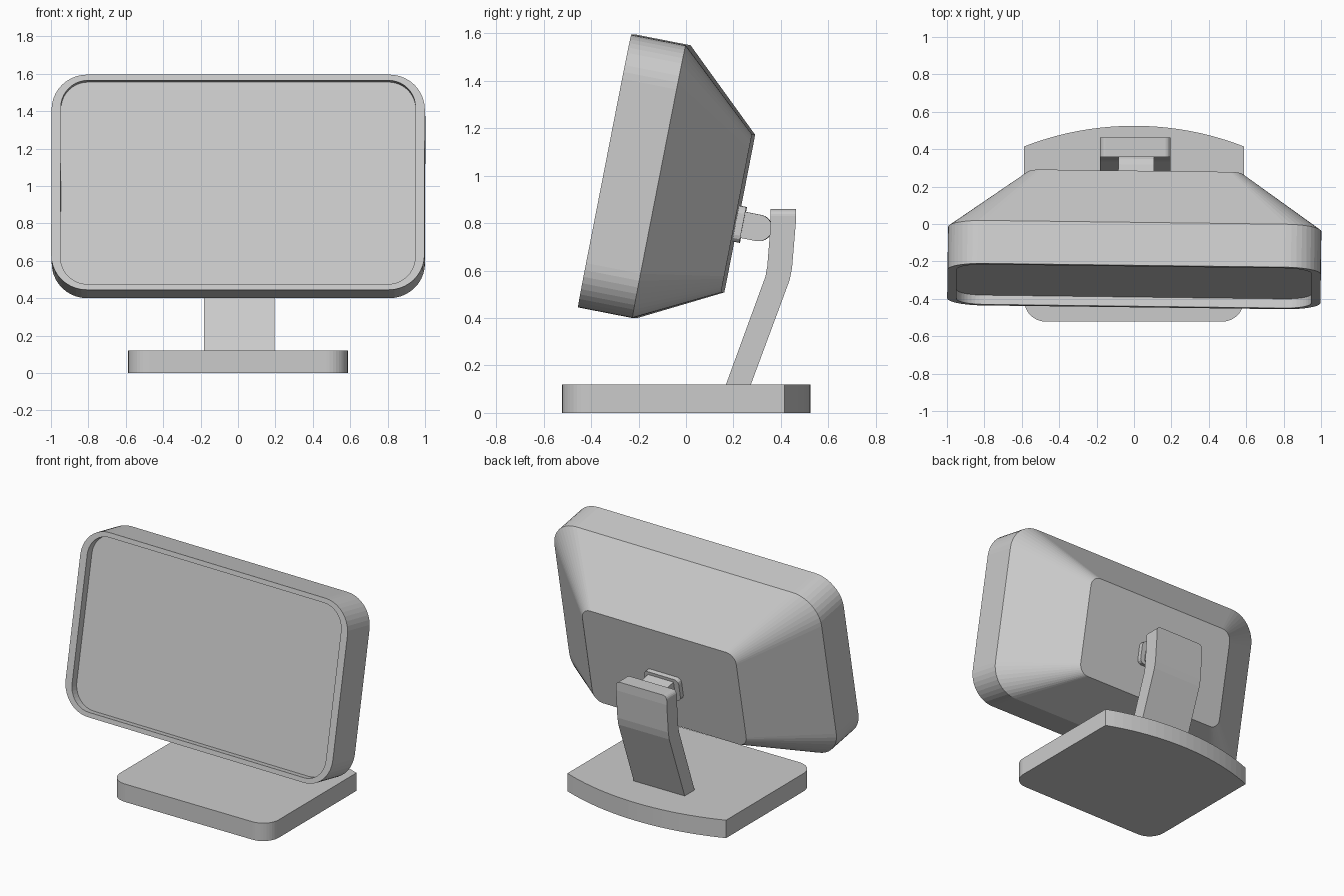
import bpy, bmesh, math
from mathutils import Matrix, Vector

cube = bpy.data.objects.get("Cube")
if cube:
    bpy.data.objects.remove(cube, do_unlink=True)

grey = bpy.data.materials.new("light_grey_plastic")
grey.use_nodes = True
colour = (0.6, 0.6, 0.6, 1.0)
grey.diffuse_color = colour
grey.node_tree.nodes["Principled BSDF"].inputs["Base Color"].default_value = colour


def arc(cx, cy, r, start, end, steps):
    """Points on an arc, angles in degrees."""
    angles = [math.radians(start + (end - start) * i / steps) for i in range(steps + 1)]
    return [(cx + r * math.cos(a), cy + r * math.sin(a)) for a in angles]


def rounded_rect(half_w, half_h, r, centre=0.0, steps=10):
    """Counter-clockwise outline of a rounded rectangle."""
    points = []
    for i, (sx, sy) in enumerate([(1, 1), (-1, 1), (-1, -1), (1, -1)]):
        points += arc(sx * (half_w - r), centre + sy * (half_h - r), r,
                      90 * i, 90 * i + 90, steps)
    return points


def loft(name, rings, matrix=Matrix()):
    """Bridge matching rings of points, cap both ends and place the part."""
    bm = bmesh.new()
    loops = [[bm.verts.new(p) for p in ring] for ring in rings]
    for a, b in zip(loops, loops[1:]):
        for i in range(len(a)):
            j = (i + 1) % len(a)
            bm.faces.new((a[i], a[j], b[j], b[i]))
    bm.faces.new(loops[0])
    bm.faces.new(loops[-1])
    bmesh.ops.recalc_face_normals(bm, faces=bm.faces)
    mesh = bpy.data.meshes.new(name)
    bm.to_mesh(mesh)
    bm.free()
    mesh.materials.append(grey)
    obj = bpy.data.objects.new(name, mesh)
    obj.matrix_world = matrix
    bpy.context.collection.objects.link(obj)
    return obj


def depth_ring(outline, depth):
    """Outline in x and z at a given depth along y."""
    return [(x, depth, z) for x, z in outline]


def side_prism(name, profile, x0, x1, matrix=Matrix()):
    """Extrude a y-z profile across x."""
    return loft(name, [[(x, y, z) for y, z in profile] for x in (x0, x1)], matrix)


# Tilted head, slightly turned: local y runs backwards, local z up the screen
head = (Matrix.Translation((0, -0.333, 1.02)) @ Matrix.Rotation(-0.0125, 4, "Z")
        @ Matrix.Rotation(-0.193, 4, "X"))
outer = rounded_rect(0.998, 0.586, 0.19)
opening = rounded_rect(0.948, 0.555, 0.145)
back = rounded_rect(0.575, 0.339, 0.07, centre=-0.07)

# Housing with recessed opening and tapered back
loft("monitor_housing", [depth_ring(opening, 0.06), depth_ring(opening, 0),
                         depth_ring(outer, 0), depth_ring(outer, 0.234),
                         depth_ring(back, 0.577)], head)
loft("screen", [depth_ring(opening, 0.05), depth_ring(opening, 0.059)], head)

# Mount plate and round-ended hinge
hinge_z = -0.113
plate = rounded_rect(0.13, 0.077, 0.03, hinge_z, 3)
loft("mount_plate", [depth_ring(plate, 0.57), depth_ring(plate, 0.607)], head)
hinge = ([(0.6, hinge_z - 0.056)] + arc(0.675, hinge_z, 0.056, -90, 90, 10)
         + [(0.6, hinge_z + 0.056)])
side_prism("hinge", hinge, -0.092, 0.098, head)

# Bent arm with rounded top corners
arm_profile = [(0.165, 0.11), (0.27, 0.11), (0.437, 0.56), (0.447, 0.61),
               (0.463, 0.8), (0.463, 0.86), (0.357, 0.86), (0.357, 0.8),
               (0.343, 0.62), (0.335, 0.575)]
arm = side_prism("stand_arm", arm_profile, -0.182, 0.195)
bm = bmesh.new()
bm.from_mesh(arm.data)
corners = [e for e in bm.edges
           if all(v.co.z > 0.85 for v in e.verts)
           and abs(e.verts[0].co.x - e.verts[1].co.x) < 0.01]
bmesh.ops.bevel(bm, geom=corners, offset=0.03, segments=5, profile=0.5, affect="EDGES")
bm.to_mesh(arm.data)
bm.free()

# Base: rounded front corners, bowed back edge
half, front, bow_y, bow_top = 0.587, -0.522, 0.415, 0.525
sag = bow_top - bow_y
radius = (half ** 2 + sag ** 2) / (2 * sag)
spread = math.degrees(math.asin(half / radius))
corner = 0.115
base = (arc(0, bow_top - radius, radius, 90 - spread, 90 + spread, 20)
        + arc(corner - half, front + corner, corner, 180, 270, 10)
        + arc(half - corner, front + corner, corner, 270, 360, 10))
loft("stand_base", [[(x, y, z) for x, y in base] for z in (0, 0.12)])
